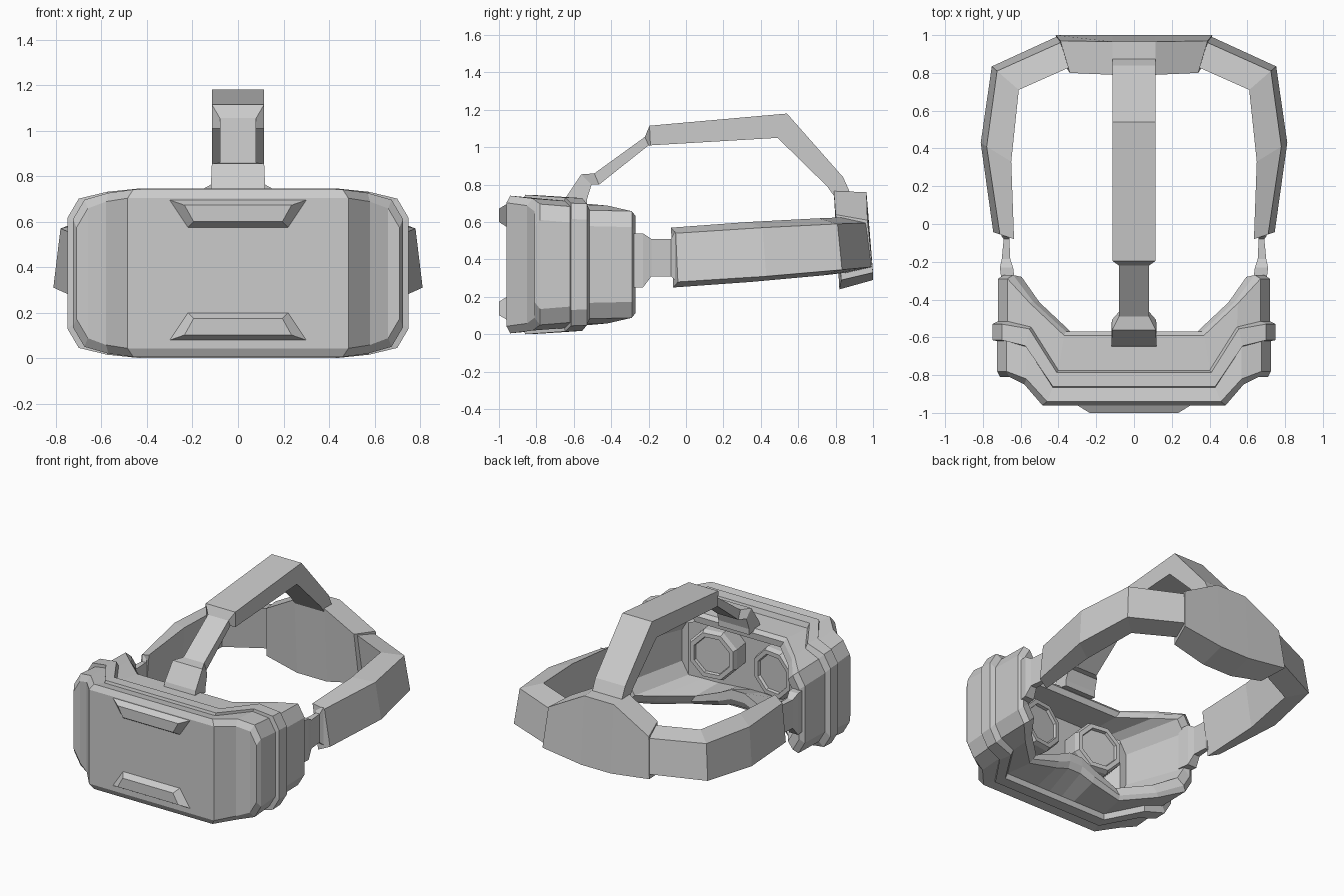
import bpy, bmesh, math
from mathutils import Vector, Matrix

if "Cube" in bpy.data.objects:
    bpy.data.objects.remove(bpy.data.objects["Cube"])


def loft(name, rings, mirror=False, column_caps=False):
    """Skin a list of equal-length point rings and close both ends."""
    bm = bmesh.new()
    vs = [[bm.verts.new(p) for p in r] for r in rings]
    n = len(rings[0])
    for r, s in zip(vs, vs[1:]):
        for i in range(n):
            j = (i + 1) % n
            bm.faces.new((r[i], r[j], s[j], s[i]))
    for r in (vs[0], vs[-1]):
        if column_caps:
            for i in range(n // 2 - 1):
                bm.faces.new((r[i], r[i + 1], r[n - 2 - i], r[n - 1 - i]))
        else:
            bm.faces.new(r)
    bmesh.ops.recalc_face_normals(bm, faces=bm.faces)
    me = bpy.data.meshes.new(name)
    bm.to_mesh(me)
    bm.free()
    ob = bpy.data.objects.new(name, me)
    bpy.context.collection.objects.link(ob)
    if mirror:
        ob.modifiers.new("mirror", "MIRROR")
    return ob


# Visor shell: bevelled rectangle loops that wrap around in plan
def visor_ring(a, b, c, h, nose=0.0, mid=0.373):
    half = [(0.05, a[1], h, nose), (0.15, a[1], h, nose * 0.6),
            (a[0], a[1], h, 0), (b[0], b[1], h - 0.015, 0),
            (c[0] - 0.05, c[1], h - 0.045, 0), (c[0], c[1], h - 0.13, 0)]
    row = [(-x, y, k, l) for x, y, k, l in reversed(half)] + half
    top = [(x, y, mid + k) for x, y, k, l in row]
    bottom = [(x, y, mid - k + l) for x, y, k, l in reversed(row)]
    return top + bottom


visor = [
    visor_ring((.485, -.96), (.58, -.85), (.71, -.81), .33),
    visor_ring((.46, -.94), (.57, -.82), (.725, -.78), .368),
    visor_ring((.43, -.865), (.57, -.65), (.725, -.62), .355),
    visor_ring((.43, -.86), (.575, -.645), (.75, -.615), .373),
    visor_ring((.41, -.785), (.555, -.555), (.75, -.53), .37),
    visor_ring((.40, -.775), (.545, -.545), (.72, -.515), .335),
    visor_ring((.37, -.59), (.55, -.42), (.72, -.29), .33, .08),
    visor_ring((.36, -.57), (.535, -.41), (.69, -.27), .305, .10),
    visor_ring((.33, -.575), (.50, -.415), (.645, -.28), .26, .12),
    visor_ring((.30, -.79), (.40, -.76), (.52, -.70), .24, .02),
]
loft("visor_shell", visor, column_caps=True)


# Raised trapezoid trims on the front face
for name, s in (("upper_trim", 1), ("lower_trim", -1)):
    def trap(y, wt, zt, wb, zb):
        return [(x, y, 0.387 + s * (z - 0.387))
                for x, z in ((-wt, zt), (wt, zt), (wb, zb), (-wb, zb))]
    loft(name, [trap(-.94, .30, .695, .22, .575),
                trap(-.96, .30, .695, .22, .575),
                trap(-1.0, .235, .672, .195, .60)])


# Octagonal eyepieces with recessed glass, toed in slightly
for name, s in (("right_lens", 1), ("left_lens", -1)):
    m = Matrix.Translation((s * .235, -.62, .40)) @ Matrix.Rotation(s * math.radians(8), 4, 'Z')
    rings = []
    for r, y in ((.18, -.18), (.18, -.03), (.165, 0), (.135, 0), (.13, -.02)):
        rings.append([m @ Vector((r * math.cos(t), y, r * math.sin(t)))
                      for t in [math.pi / 8 + k * math.pi / 4 for k in range(8)]])
    loft(name, rings)


# Hinges joining the visor to the side straps
hinge = [(-.31, .63, .70, .25, .54), (-.23, .64, .71, .25, .54),
         (-.185, .655, .70, .31, .51), (-.08, .66, .69, .31, .51),
         (-.06, .655, .705, .29, .55)]
loft("side_hinge", [[(i, y, lo), (o, y, lo), (o, y, hi), (i, y, hi)]
                    for y, i, o, lo, hi in hinge], mirror=True)


# Side straps: tilted rectangular section swept back around the head
def strap_ring(out, inn, top, low):
    o, i = Vector(out), Vector(inn)
    d = (o - i).normalized() * 0.037
    return [(*o, top), (*i, top + .03), (*(i + d), low - .03), (*(o + d), low)]


loft("side_strap", [
    strap_ring((.71, -.055), (.635, -.08), .54, .28),
    strap_ring((.78, .41), (.65, .33), .57, .31),
    strap_ring((.725, .81), (.61, .71), .59, .345),
    strap_ring((.39, .96), (.34, .83), .595, .36)], mirror=True)


# Rear pad: tall in the middle, lower where it meets the straps
def pad_ring(s, mid):
    if mid:
        return [(s * .115, y, z) for y, z in ((.965, .76), (.79, .765), (.82, .24), (1.0, .29))]
    return [(s * .39, .97, .61), (s * .34, .80, .64), (s * .36, .83, .29), (s * .415, 1.0, .33)]


loft("rear_pad", [pad_ring(-1, 0), pad_ring(-1, 1), pad_ring(1, 1), pad_ring(1, 0)])


# Overhead strap: clip on the visor, narrow neck, wide band to the rear pad
band = [(-.65, .70, -.53, .68, .12), (-.64, .735, -.53, .72, .12),
        (-.56, .855, -.505, .80, .115), (-.49, .86, -.465, .80, .08),
        (-.22, 1.055, -.20, 1.01, .08), (-.195, 1.115, -.19, 1.01, .115),
        (.54, 1.18, .49, 1.05, .115), (.84, .84, .755, .79, .115),
        (.885, .74, .82, .70, .115)]
loft("top_strap", [[(-w, y0, z0), (w, y0, z0), (w, y1, z1), (-w, y1, z1)]
                   for y0, z0, y1, z1, w in band])
